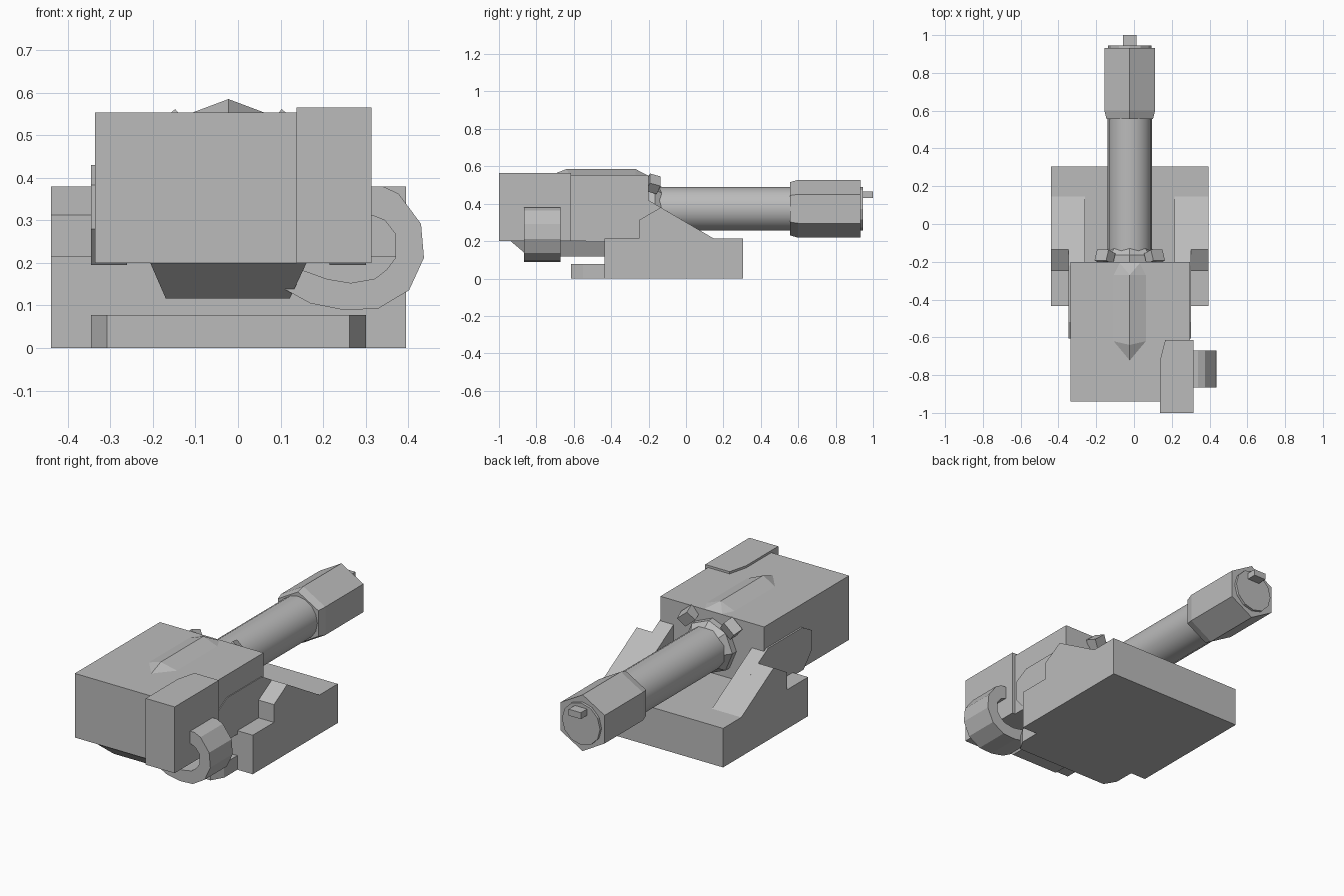
import bpy, bmesh, math
from mathutils import Vector, Matrix

if "Cube" in bpy.data.objects:
    bpy.data.objects.remove(bpy.data.objects["Cube"], do_unlink=True)

CX = -0.0225          # lateral centre of the gun
GUN_Z = 0.373         # bore height

grey = bpy.data.materials.new("plain grey")
grey.use_nodes = True
grey.diffuse_color = (0.5, 0.5, 0.5, 1)
grey.node_tree.nodes["Principled BSDF"].inputs["Base Color"].default_value = (0.5, 0.5, 0.5, 1)


def finish(name, bm):
    bmesh.ops.recalc_face_normals(bm, faces=bm.faces)
    mesh = bpy.data.meshes.new(name)
    bm.to_mesh(mesh)
    bm.free()
    mesh.materials.append(grey)
    obj = bpy.data.objects.new(name, mesh)
    bpy.context.collection.objects.link(obj)
    return obj


def loft(name, rings):
    """Skin a stack of equal point rings and cap both ends."""
    bm = bmesh.new()
    rows = [[bm.verts.new(p) for p in ring] for ring in rings]
    n = len(rows[0])
    for a, b in zip(rows, rows[1:]):
        for i in range(n):
            j = (i + 1) % n
            bm.faces.new((a[i], a[j], b[j], b[i]))
    bm.faces.new(rows[0])
    bm.faces.new(rows[-1])
    return finish(name, bm)


def prism(name, outline, axis, lo, hi):
    """Extrude a 2D outline along an axis."""
    def place(p, d):
        c = list(p)
        c.insert("xyz".index(axis), d)
        return Vector(c)
    return loft(name, [[place(p, d) for p in outline] for d in (lo, hi)])


def box(name, x, y, z):
    return prism(name, [(x[0], y[0]), (x[1], y[0]), (x[1], y[1]), (x[0], y[1])], "z", *z)


def tube(name, sides, stations):
    """Turned part along the bore; stations are (y, radius)."""
    rings = []
    for y, r in stations:
        angles = [2 * math.pi * i / sides for i in range(sides)]
        rings.append([(CX + r * math.sin(a), y, GUN_Z + r * math.cos(a)) for a in angles])
    return loft(name, rings)


# Mount base with its chamfered front step
box("base", (CX - 0.417, CX + 0.417), (-0.435, 0.305), (0, 0.215))
prism("base_front_step", [(CX - 0.323, -0.43), (CX - 0.323, -0.55), (CX - 0.285, -0.615),
                          (CX + 0.285, -0.615), (CX + 0.323, -0.55), (CX + 0.323, -0.43)],
      "z", 0, 0.078)

# Side cheeks and the pivoting arms inside them
cheek = [(0.155, 0.21), (-0.135, 0.38), (-0.25, 0.313), (-0.25, 0.21)]
arm = [(0.155, 0.21), (-0.22, 0.43), (-0.52, 0.43), (-0.605, 0.383),
       (-0.605, 0.28), (-0.53, 0.195), (-0.3, 0.195)]
for side, s in (("left", 1), ("right", -1)):
    prism(side + "_cheek", cheek, "x", CX + s * 0.32, CX + s * 0.417)
    prism(side + "_arm", arm, "x", CX + s * 0.238, CX + s * 0.323)

# Breech housing, ammunition box and underside pan
box("housing", (-0.336, 0.296), (-0.94, -0.2), (0.2, 0.553))
prism("ammo_box", [(0.138, -1), (0.314, -1), (0.314, -0.615), (0.165, -0.615), (0.138, -0.72)],
      "z", 0.2, 0.565)


def rect(x0, x1, y0, y1, z):
    return [(x0, y0, z), (x1, y0, z), (x1, y1, z), (x0, y1, z)]


loft("underside_pan", [rect(-0.207, 0.162, -0.94, -0.22, 0.202),
                       rect(-0.17, 0.122, -0.84, -0.28, 0.117)])

# Raised ridge on the roof
bm = bmesh.new()
low = [bm.verts.new((CX + x, y, 0.552)) for x, y in
       ((0, -0.725), (0.088, -0.62), (0.088, -0.27), (0.055, -0.205),
        (-0.055, -0.205), (-0.088, -0.27), (-0.088, -0.62))]
front, back = (bm.verts.new((CX, y, 0.585)) for y in (-0.64, -0.27))
bm.faces.new(low)
for tri in ((0, 1, front), (6, 0, front), (2, 3, back), (3, 4, back), (4, 5, back)):
    bm.faces.new([low[i] if isinstance(i, int) else i for i in tri])
bm.faces.new((low[1], low[2], back, front))
bm.faces.new((low[5], low[6], front, back))
finish("roof_ridge", bm)

# Barrel, collar, hexagonal muzzle and sight
barrel = tube("barrel", 16, [(-0.22, 0.1175), (0.58, 0.1175)])
tube("barrel_collar", 8, [(-0.21, 0.145), (-0.165, 0.145), (-0.13, 0.118)])
tube("muzzle", 6, [(0.555, 0.142), (0.6, 0.155), (0.932, 0.155)])
tube("muzzle_cap", 12, [(0.92, 0.116), (0.946, 0.116)])
box("muzzle_sight", (CX - 0.037, CX + 0.037), (0.94, 1), (0.43, 0.465))
bpy.ops.object.select_all(action="DESELECT")
barrel.select_set(True)
bpy.context.view_layer.objects.active = barrel
bpy.ops.object.shade_smooth_by_angle(angle=math.radians(30))

# Collar lugs
for side, s in (("left", 1), ("right", -1)):
    lug = box(side + "_lug", (-0.04, 0.04), (-0.035, 0.025), (-0.03, 0.03))
    lug.matrix_world = (Matrix.Translation((CX + s * 0.13, -0.17, 0.505))
                        @ Matrix.Rotation(s * math.radians(40), 4, "Y")
                        @ Matrix.Rotation(math.radians(-20), 4, "X"))

# Curved feed chute from the ammunition box to the pan
outer = [(0.3, 0.38), (0.34, 0.38), (0.377, 0.363), (0.43, 0.292), (0.437, 0.212),
         (0.402, 0.136), (0.33, 0.093), (0.25, 0.089), (0.17, 0.105), (0.11, 0.138)]
inner = [(0.3, 0.312), (0.318, 0.311), (0.345, 0.3), (0.37, 0.268), (0.37, 0.212),
         (0.35, 0.185), (0.322, 0.163), (0.265, 0.153), (0.21, 0.162), (0.138, 0.188)]
loft("feed_chute", [[(a[0], -0.865, a[1]), (a[0], -0.67, a[1]),
                     (b[0], -0.67, b[1]), (b[0], -0.865, b[1])]
                    for a, b in zip(outer, inner)])
